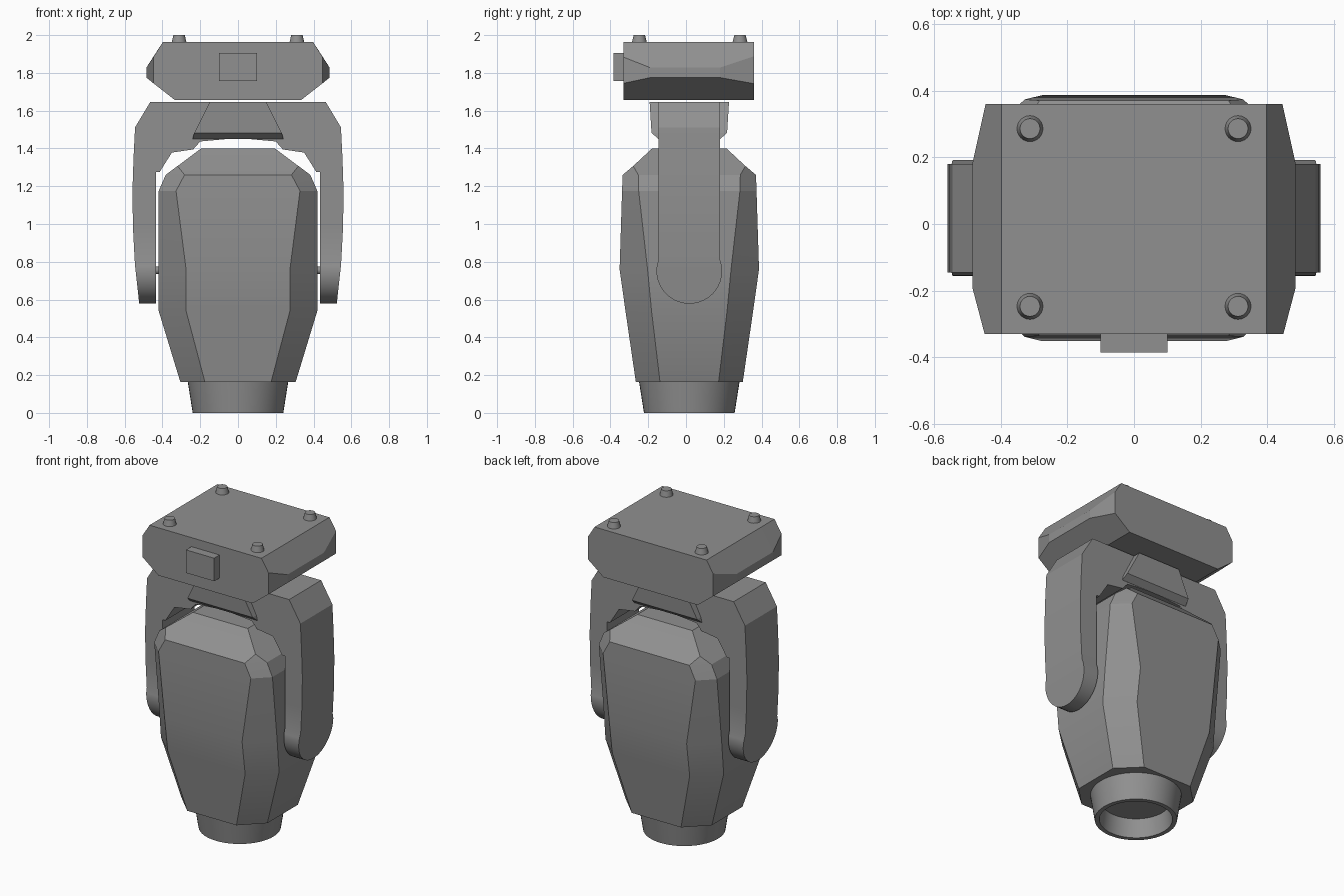
import bpy, bmesh, math

if "Cube" in bpy.data.objects:
    bpy.data.objects.remove(bpy.data.objects["Cube"])

CY = 0.0175  # depth centre of head and yoke
dark = bpy.data.materials.new("dark_grey")
dark.diffuse_color = (0.28, 0.28, 0.28, 1)
dark.use_nodes = True
dark.node_tree.nodes["Principled BSDF"].inputs["Base Color"].default_value = dark.diffuse_color


def make(name, bm, angle=None):
    bmesh.ops.remove_doubles(bm, verts=bm.verts, dist=1e-5)
    bmesh.ops.recalc_face_normals(bm, faces=bm.faces)
    me = bpy.data.meshes.new(name)
    bm.to_mesh(me)
    bm.free()
    me.materials.append(dark)
    ob = bpy.data.objects.new(name, me)
    bpy.context.collection.objects.link(ob)
    if angle:
        bpy.ops.object.select_all(action='DESELECT')
        bpy.context.view_layer.objects.active = ob
        ob.select_set(True)
        bpy.ops.object.shade_smooth_by_angle(angle=math.radians(angle))
    return ob


def loft(name, rings, angle=None, caps=True):
    bm = bmesh.new()
    rows = [[bm.verts.new(p) for p in r] for r in rings]
    n = len(rows[0])
    for a, b in zip(rows, rows[1:]):
        for i in range(n):
            j = (i + 1) % n
            bm.faces.new((a[i], a[j], b[j], b[i]))
    if caps:
        bm.faces.new(rows[0])
        bm.faces.new(rows[-1])
    return make(name, bm, angle)


def circle(r, z, x=0, y=0, n=32):
    return [(x + r * math.cos(2 * math.pi * i / n),
             y + r * math.sin(2 * math.pi * i / n), z) for i in range(n)]


def rect(x, hw, z):
    return [(x, CY + hw, z), (-x, CY + hw, z), (-x, CY - hw, z), (x, CY - hw, z)]


# Base: hexagonal front profile, narrowed toward front and back
def base_ring(y, w, lo, hi):
    half = [(0.335, 1.657), (w, lo), (w, hi), (0.398, 1.963)]
    return [(x, y, z) for x, z in half] + [(-x, y, z) for x, z in reversed(half)]


loft("base", [base_ring(-0.33, 0.448, 1.745, 1.883), base_ring(-0.19, 0.485, 1.775, 1.828),
              base_ring(0.18, 0.485, 1.775, 1.828), base_ring(0.36, 0.445, 1.743, 1.888)])

# Feet on the base
for i, (sx, y) in enumerate([(s, y) for s in (-1, 1) for y in (-0.247, 0.286)]):
    x = sx * 0.312
    loft(f"foot_{i + 1}", [circle(0.041, 1.955, x, y, 24), circle(0.03, 2.0, x, y, 24)], 30)

# Connector box on the front of the base
loft("connector_box", [[(x, y, z) for x, y in ((-0.1, -0.385), (0.1, -0.385), (0.1, -0.32), (-0.1, -0.32))]
                       for z in (1.757, 1.905)])

# Yoke: sections (outer x, z, inner x, z, half depth) from middle to arm tip
W = 0.1625
half = [(0, 1.645, 0, 1.455, W), (0.2, 1.645, 0.2, 1.437, W), (0.27, 1.645, 0.237, 1.395, W),
        (0.38, 1.645, 0.35, 1.378, W), (0.465, 1.645, 0.415, 1.275, W),
        (0.545, 1.512, 0.435, 1.275, W), (0.553, 1.35, 0.435, 1.25, W),
        (0.559, 1.17, 0.435, 1.17, W), (0.556, 0.98, 0.435, 0.98, W),
        (0.547, 0.81, 0.435, 0.81, W)]
R, ZC = 0.174, 0.752
for i in range(-1, 11):
    a = math.pi / 2 * i / 10
    z = ZC - R * math.sin(a)
    half.append((0.542 - 0.11 * (ZC - z), z, 0.435, z, max(R * math.cos(a), 0.004)))
full = [(-a, b, -c, d, w) for a, b, c, d, w in reversed(half[1:])] + half
loft("yoke", [[(a, CY - w, b), (a, CY + w, b), (c, CY + w, d), (c, CY - w, d)]
              for a, b, c, d, w in full], 20)

# Raised block in the middle of the yoke
loft("yoke_block", [rect(0.15, 0.21, 1.645), rect(0.232, 0.2, 1.482), rect(0.24, 0.163, 1.45)])

# Tilt axle
axle = [[(x, CY + a, 0.755 + b) for a, b, _ in circle(0.02, 0, n=16)] for x in (-0.44, 0.44)]
loft("tilt_axle", axle, 30)


# Head: chamfered sections (z, half width, front half width, half depth, side half depth)
def octagon(z, X, fx, Y, sy):
    q = [(X, sy), (fx, Y), (-fx, Y), (-X, sy), (-X, -sy), (-fx, -Y), (fx, -Y), (X, -sy)]
    return [(x, CY + y, z) for x, y in q]


sections = [(0.163, 0.305, 0.175, 0.283, 0.155), (0.54, 0.42, 0.275, 0.338, 0.2),
            (0.76, 0.42, 0.275, 0.369, 0.221), (1.175, 0.42, 0.328, 0.356, 0.268),
            (1.26, 0.383, 0.283, 0.353, 0.27), (1.307, 0.32, 0.32, 0.297, 0.297),
            (1.4, 0.195, 0.195, 0.197, 0.197)]
loft("head", [octagon(*s) for s in sections], 20)

# Lens barrel with a recessed lens
loft("lens_barrel", [circle(r, z, 0, CY, 48) for r, z in (
    (0.266, 0.165), (0.24, 0), (0.213, 0), (0.2, 0.12), (0.001, 0.12))], 30, caps=False)
